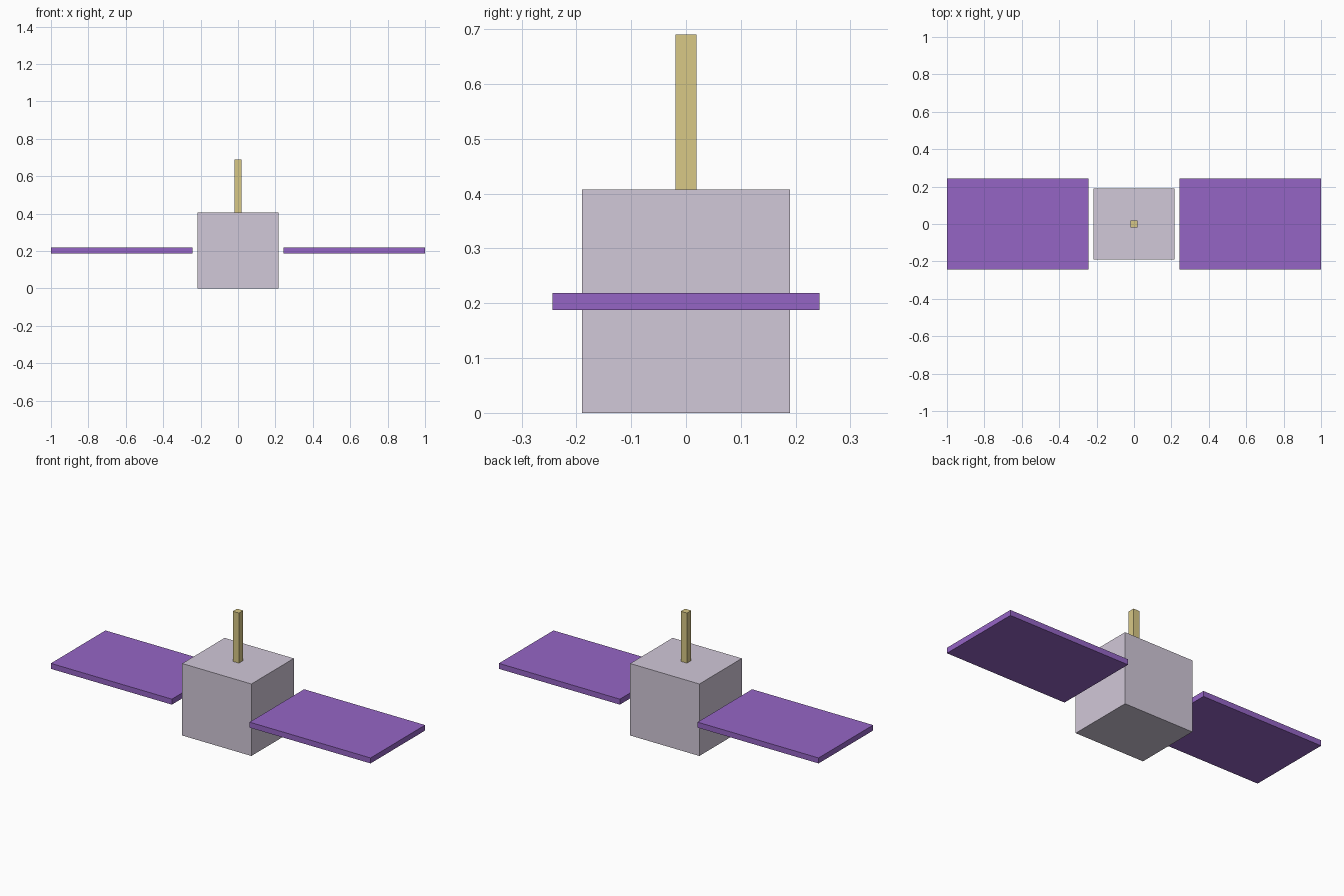
import bpy

if "Cube" in bpy.data.objects:
    bpy.data.objects.remove(bpy.data.objects["Cube"])


def material(name, color):
    m = bpy.data.materials.new(name)
    m.diffuse_color = (*color, 1)
    m.use_nodes = True
    m.node_tree.nodes["Principled BSDF"].inputs["Base Color"].default_value = m.diffuse_color
    return m


def box(name, center, size, mat):
    bpy.ops.mesh.primitive_cube_add(size=1, location=center)
    ob = bpy.context.object
    ob.name = name
    ob.scale = size
    bpy.ops.object.transform_apply(location=False, rotation=False, scale=True)
    ob.data.materials.append(mat)
    return ob


shell = material("pale_lilac", (0.64, 0.58, 0.69))
purple = material("panel_purple", (0.30, 0.13, 0.56))
gold = material("mast_gold", (0.69, 0.58, 0.24))

# Central body
BODY_H = 0.407
box("body", (0, 0, BODY_H / 2), (0.433, 0.379, BODY_H), shell)

# Antenna mast on the roof
TOP = 0.69
box("antenna", (0, 0, (BODY_H + TOP) / 2), (0.038, 0.038, TOP - BODY_H), gold)

# Solar panels floating beside the body
INNER = 0.243
for side, s in (("left", -1), ("right", 1)):
    box(f"{side}_solar_panel", (s * (1 + INNER) / 2, 0, 0.2035),
        (1 - INNER, 0.487, 0.031), purple)
